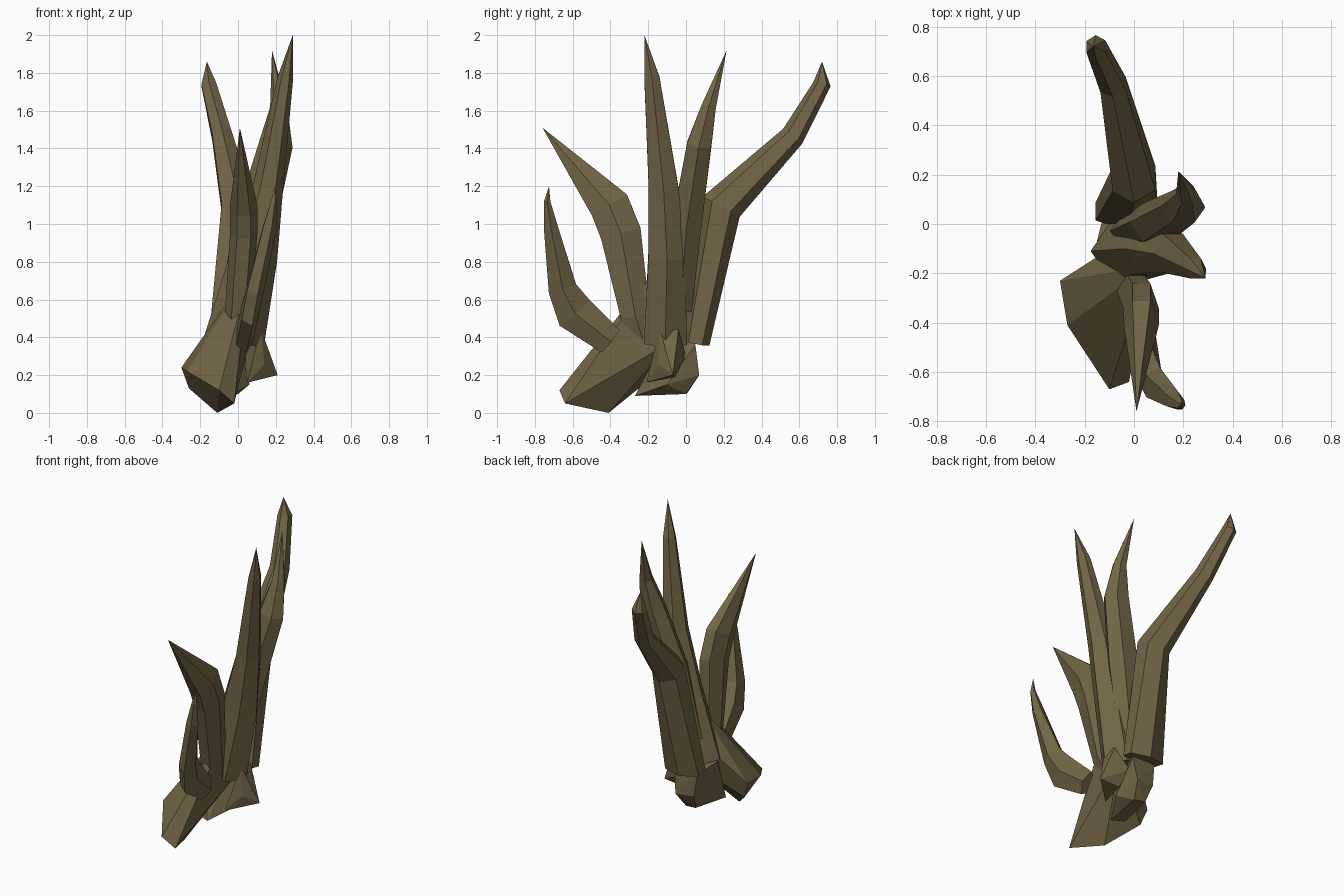
import bpy, bmesh, math
from mathutils import Vector

old = bpy.data.objects.get("Cube")
if old:
    bpy.data.objects.remove(old, do_unlink=True)

bark = bpy.data.materials.new("olive_brown_bark")
bark.use_nodes = True
COLOR = (0.17, 0.13, 0.062, 1)
bark.diffuse_color = COLOR
bark.node_tree.nodes["Principled BSDF"].inputs["Base Color"].default_value = COLOR


def finish(name, bm):
    bmesh.ops.recalc_face_normals(bm, faces=bm.faces)
    mesh = bpy.data.meshes.new(name)
    bm.to_mesh(mesh)
    bm.free()
    mesh.materials.append(bark)
    bpy.context.collection.objects.link(bpy.data.objects.new(name, mesh))


def branch(name, path, tip, sides=6, turn=0.0):
    """Faceted pointed limb; path rows are x, y, z, half width in x, half depth."""
    bm = bmesh.new()
    line = [Vector(p[:3]) for p in path] + [Vector(tip)]
    rings = []
    for i, p in enumerate(path):
        c = line[i]
        before = (c - line[i - 1]).normalized() if i else Vector()
        t = (before + (line[i + 1] - c).normalized()).normalized()
        u = (Vector((1, 0, 0)) - t * t.x).normalized()
        v = t.cross(u)
        angles = [turn + k * math.tau / sides for k in range(sides)]
        rings.append([bm.verts.new(c + u * p[3] * math.cos(a) + v * p[4] * math.sin(a))
                      for a in angles])
    for low, high in zip(rings, rings[1:]):
        for k in range(sides):
            n = (k + 1) % sides
            bm.faces.new((low[k], low[n], high[n], high[k]))
    bm.faces.new(rings[0][::-1])
    end = bm.verts.new(tip)
    for k in range(sides):
        bm.faces.new((rings[-1][k], rings[-1][(k + 1) % sides], end))
    finish(name, bm)


def chunk(name, points):
    """Angular lump wrapped around a few corner points."""
    bm = bmesh.new()
    for p in points:
        bm.verts.new(p)
    bmesh.ops.convex_hull(bm, input=bm.verts)
    loose = [v for v in bm.verts if not v.link_faces]
    bmesh.ops.delete(bm, geom=loose, context='VERTS')
    bmesh.ops.dissolve_limit(bm, angle_limit=0.09, verts=bm.verts, edges=bm.edges)
    finish(name, bm)


# Broken foot reaching forward, cut off at a slant
chunk("broken_foot", [
    (-.30, -.23, .24), (-.27, -.41, .22), (-.10, -.67, .12), (-.02, -.64, .05),
    (-.11, -.41, 0), (-.26, -.25, .13), (-.13, -.22, .43), (.02, -.27, .28),
    (.0, -.21, .50), (.06, -.17, .75), (-.16, -.14, .40), (.06, -.07, .38)])

# Main upright limb, leaning from the foot towards the left
branch("tall_limb", [
    (-.02, -.11, .38, .16, .13), (.085, -.10, .83, .125, .115),
    (.16, -.12, 1.2, .08, .09), (.25, -.18, 1.77, .042, .047)],
    (.29, -.22, 2.0))

# Broad blade behind the main limb
branch("blade_limb", [
    (0, -.03, .55, .10, .07), (.09, .005, 1.0, .11, .09),
    (.20, .07, 1.42, .09, .075), (.215, .12, 1.62, .045, .045)],
    (.18, .215, 1.92))

# Long limb sweeping backwards
branch("rear_limb", [
    (-.03, .05, .37, .145, .075), (.0, .185, 1.09, .10, .112),
    (-.085, .565, 1.465, .06, .064), (-.155, .72, 1.74, .045, .047)],
    (-.165, .72, 1.86), turn=math.pi / 6)

# Hooked limb pointing forwards
branch("front_limb", [
    (-.02, -.22, .36, .055, .07), (.0, -.27, .52, .07, .09),
    (.03, -.345, .95, .072, .125), (.03, -.405, 1.10, .072, .125)],
    (.01, -.76, 1.51))

# Small curved shoot at the very front
branch("front_shoot", [
    (.03, -.40, .38, .05, .08), (.06, -.59, .53, .05, .11),
    (.09, -.655, .66, .05, .08), (.165, -.715, .98, .04, .04),
    (.19, -.735, 1.12, .018, .018)], (.195, -.725, 1.2), sides=5)

# Knotted base under the limbs
chunk("base_knot", [
    (-.13, -.24, .10), (-.04, -.27, .09), (.0, .0, .10), (-.08, .01, .11),
    (-.10, .06, .21), (.03, .07, .20), (.06, -.10, .15), (-.12, .05, .36),
    (.05, .05, .36), (-.16, -.11, .40), (.0, .0, .47)])

# Splintered root on the left
chunk("root_splinter", [
    (.21, -.07, .20), (.05, -.21, .16), (.07, -.06, .19), (.14, -.15, .26),
    (.12, -.04, .44), (.03, .0, .30), (.12, -.14, .45)])
